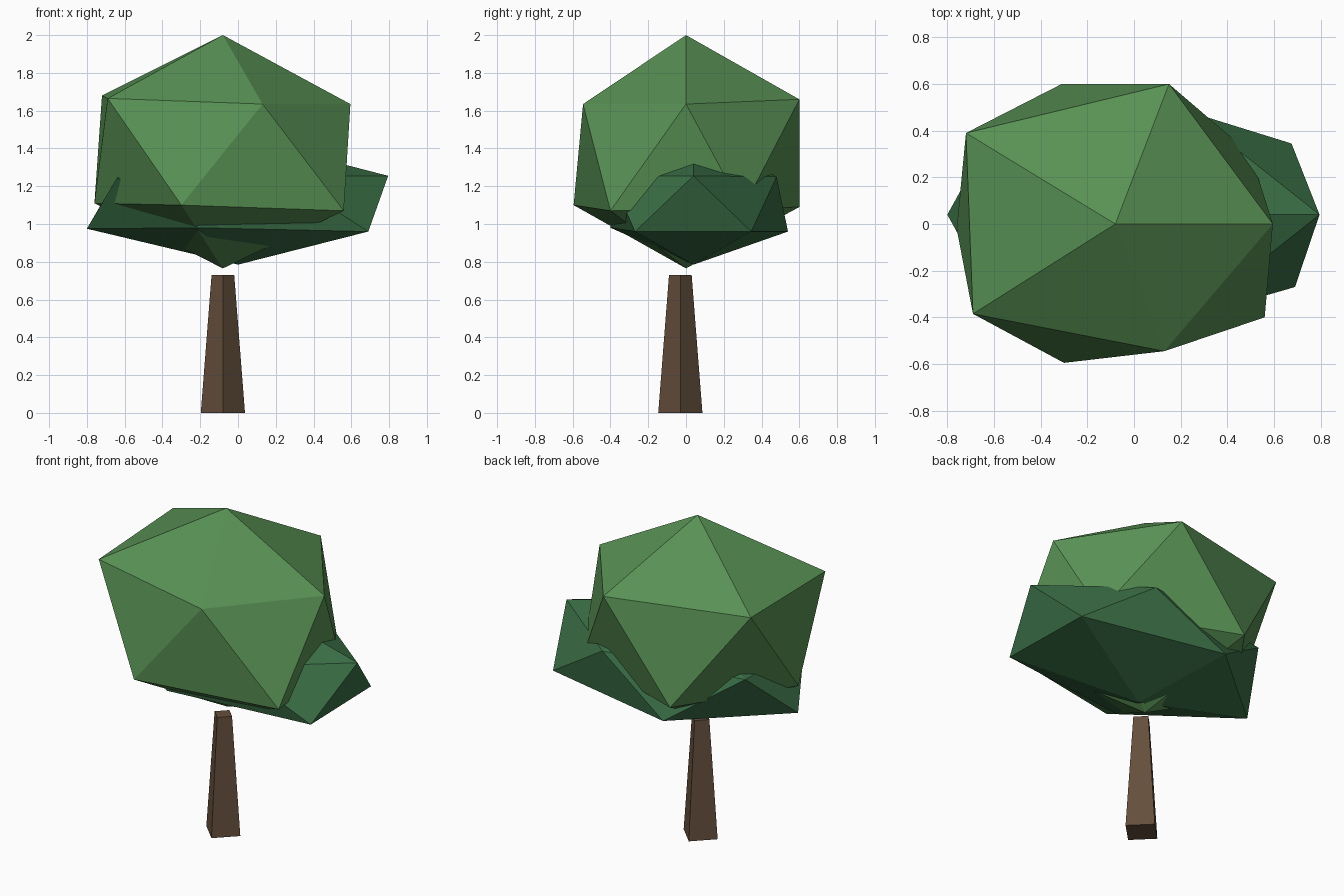
import bpy
import bmesh
from math import pi
from mathutils import Matrix

default_cube = bpy.data.objects.get("Cube")
if default_cube:
    bpy.data.objects.remove(default_cube, do_unlink=True)


def make_material(name, red, green, blue):
    material = bpy.data.materials.new(name)
    color = (red, green, blue, 1)
    material.diffuse_color = color
    material.use_nodes = True
    shader = next(n for n in material.node_tree.nodes if n.type == "BSDF_PRINCIPLED")
    shader.inputs["Base Color"].default_value = color
    shader.inputs["Roughness"].default_value = 1
    return material


def finish_object(name, bm, material):
    bmesh.ops.recalc_face_normals(bm, faces=bm.faces[:])
    mesh = bpy.data.meshes.new(name)
    bm.to_mesh(mesh)
    bm.free()
    mesh.materials.append(material)
    obj = bpy.data.objects.new(name, mesh)
    bpy.context.collection.objects.link(obj)
    return obj


def make_foliage(name, top, upper_ring, lower_ring, bottom, material):
    """Irregular icosahedron: two poles and two staggered rings, counterclockwise."""
    bm = bmesh.new()
    crown, root = bm.verts.new(top), bm.verts.new(bottom)
    upper = [bm.verts.new(point) for point in upper_ring]
    lower = [bm.verts.new(point) for point in lower_ring]
    count = len(upper)
    for i in range(count):
        following = (i + 1) % count
        bm.faces.new((crown, upper[i], upper[following]))
        bm.faces.new((upper[i], lower[i], upper[following]))
        bm.faces.new((lower[i], lower[following], upper[following]))
        bm.faces.new((root, lower[following], lower[i]))
    return finish_object(name, bm, material)


def make_trunk(name, x, y, height, base_radius, top_radius, material):
    """Tapered four-sided post with its corners on the axes."""
    bm = bmesh.new()
    place = Matrix.Translation((x, y, height / 2)) @ Matrix.Rotation(pi / 2, 4, "Z")
    bmesh.ops.create_cone(bm, cap_ends=True, segments=4, radius1=base_radius,
                          radius2=top_radius, depth=height, matrix=place)
    return finish_object(name, bm, material)


leaf_green = make_material("leaf green", .098, .283, .089)
deep_green = make_material("deep green", .042, .156, .061)
bark_brown = make_material("bark brown", .13, .078, .045)

# Trunk
make_trunk("trunk", -.08, -.03, .73, .117, .06, bark_brown)

# Large upper leaf mass
make_foliage(
    "upper_foliage",
    top=(-.08, 0, 2),
    upper_ring=[(.595, 0, 1.635), (.15, .6, 1.66), (-.72, .39, 1.68),
                (-.69, -.385, 1.665), (.13, -.545, 1.635)],
    lower_ring=[(.5, .3, 1.08), (-.31, .6, 1.09), (-.76, -.02, 1.11),
                (-.3, -.595, 1.1), (.56, -.4, 1.07)],
    bottom=(-.08, 0, .765),
    material=leaf_green)

# Wide, flat lower leaf mass
make_foliage(
    "lower_foliage",
    top=(0, .04, 1.46),
    upper_ring=[(.795, .04, 1.255), (.24, .48, 1.25), (-.64, .33, 1.25),
                (-.64, -.25, 1.245), (.24, -.4, 1.25)],
    lower_ring=[(.675, .345, .96), (-.22, .54, .96), (-.8, .04, .975),
                (-.21, -.4, .98), (.69, -.27, .96)],
    bottom=(0, .04, .785),
    material=deep_green)
